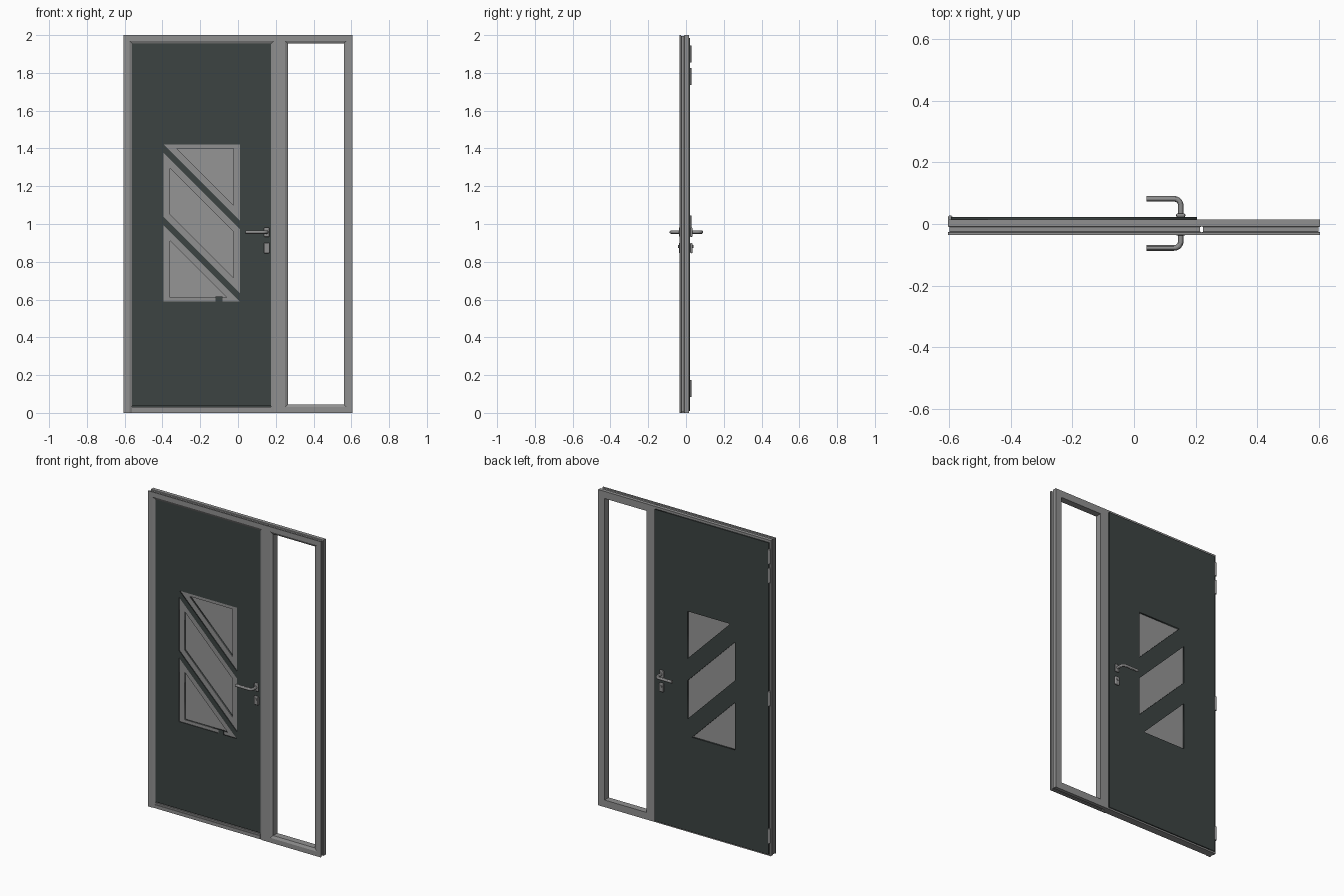
import bpy, bmesh, math
from mathutils import Vector

cube = bpy.data.objects.get("Cube")
if cube:
    bpy.data.objects.remove(cube, do_unlink=True)


def material(name, rgb):
    m = bpy.data.materials.new(name)
    m.use_nodes = True
    m.diffuse_color = (*rgb, 1)
    for n in m.node_tree.nodes:
        if n.type == "BSDF_PRINCIPLED":
            n.inputs["Base Color"].default_value = (*rgb, 1)
    return m


GREY = material("frame grey", (0.28, 0.28, 0.28))
DARK = material("anthracite", (0.045, 0.056, 0.054))
PANE = material("frosted pane grey", (0.30, 0.30, 0.30))
METAL = material("handle grey", (0.27, 0.27, 0.27))


def finish(bm, name, mat):
    bmesh.ops.recalc_face_normals(bm, faces=bm.faces)
    me = bpy.data.meshes.new(name)
    bm.to_mesh(me)
    bm.free()
    me.materials.append(mat)
    ob = bpy.data.objects.new(name, me)
    bpy.context.collection.objects.link(ob)
    return ob


def box(name, x, y, z, mat, bevel=0):
    bm = bmesh.new()
    bmesh.ops.create_cube(bm, size=1)
    for v in bm.verts:
        v.co = [(a + b) / 2 + c * (b - a) for (a, b), c in zip((x, y, z), v.co)]
    ob = finish(bm, name, mat)
    if bevel:
        mod = ob.modifiers.new("rounded", "BEVEL")
        mod.width, mod.segments = bevel, 3
    return ob


def sweep(name, profile, corners, closed, mat):
    """Mitred frame: each corner is (x, z, inward x, inward z)."""
    bm = bmesh.new()
    rings = [[bm.verts.new((x + d * dx, y, z + d * dz)) for d, y in profile]
             for x, z, dx, dz in corners]
    n = len(profile)
    pairs = list(zip(rings, rings[1:] + rings[:1]))
    for a, b in pairs if closed else pairs[:-1]:
        for i in range(n):
            j = (i + 1) % n
            bm.faces.new((a[i], a[j], b[j], b[i]))
    if not closed:
        bm.faces.new(rings[0])
        bm.faces.new(rings[-1])
    return finish(bm, name, mat)


def to_mesh(ob):
    bpy.ops.object.select_all(action="DESELECT")
    ob.select_set(True)
    bpy.context.view_layer.objects.active = ob
    bpy.ops.object.convert(target="MESH")


def sheet(name, x, y, z, holes, mat):
    """Upright sheet with cut-outs, between two depths."""
    cu = bpy.data.curves.new(name, "CURVE")
    cu.dimensions, cu.fill_mode = "2D", "BOTH"
    cu.extrude = (y[1] - y[0]) / 2
    outer = [(x[0], z[0]), (x[1], z[0]), (x[1], z[1]), (x[0], z[1])]
    for pts in [outer] + holes:
        sp = cu.splines.new("POLY")
        sp.points.add(len(pts) - 1)
        for p, (px, pz) in zip(sp.points, pts):
            p.co = (px, pz, 0, 1)
        sp.use_cyclic_u = True
    cu.materials.append(mat)
    ob = bpy.data.objects.new(name, cu)
    bpy.context.collection.objects.link(ob)
    ob.rotation_euler.x = math.pi / 2
    ob.location.y = sum(y) / 2
    to_mesh(ob)
    return ob


def openings(x0, x1, z0, z1, half):
    """Three window cut-outs separated by two falling diagonal bars."""
    upper, lower = 1.005, 0.622
    a, b, c, d = upper + half, upper - half, lower + half, lower - half
    return [[(x1, z1), (a - z1, z1), (x1, a - x1)],
            [(x0, b - x0), (x0, c - x0), (x1, c - x1), (x1, b - x1)],
            [(x0, z0), (d - z0, z0), (x0, d - x0)]]


def cylinder(name, centre, radius, depth, axis, mat):
    bm = bmesh.new()
    bmesh.ops.create_cone(bm, cap_ends=True, segments=24, radius1=radius,
                          radius2=radius, depth=depth)
    turn = Vector((0, 0, 1)).rotation_difference(Vector(axis)).to_matrix()
    for v in bm.verts:
        v.co = turn @ v.co + Vector(centre)
    ob = finish(bm, name, mat)
    smooth(ob)
    return ob


def smooth(ob):
    bpy.ops.object.select_all(action="DESELECT")
    ob.select_set(True)
    bpy.context.view_layer.objects.active = ob
    bpy.ops.object.shade_smooth_by_angle()


# Outer frames with grooved edge and sloped inner front lip
profile = [(0, -0.035), (0, -0.027), (0.005, -0.025), (0.005, -0.01), (0, -0.008),
           (0, 0.015), (0.045, 0.015), (0.045, -0.027), (0.03, -0.035)]
L, M, R, T = -0.605, 0.22, 0.605, 2.0
sweep("door_frame", profile,
      [(L, 0, 1, 0), (L, T, 1, -1), (M, T, -1, -1), (M, 0, -1, 0)], False, GREY)
sweep("sidelight_frame", profile,
      [(M, 0, 1, 1), (M, T, 1, -1), (R, T, -1, -1), (R, 0, -1, 1)], True, GREY)
box("threshold", (-0.56, 0.175), (-0.032, 0.015), (0, 0.022), GREY)
box("threshold_lip", (-0.56, 0.175), (-0.028, 0.01), (0.022, 0.032), GREY)

# Door leaf, layered from front to back
wide = openings(-0.395, 0.01, 0.59, 1.42, 0.0225)
narrow = openings(-0.36, -0.025, 0.61, 1.40, 0.07)
sheet("leaf_front_skin", (-0.56, 0.175), (-0.026, -0.021), (0.037, 1.955), wide, DARK)
sheet("glazing_bead", (-0.42, 0.04), (-0.021, -0.018), (0.56, 1.45), narrow, GREY)
sheet("leaf_core", (-0.56, 0.175), (-0.018, 0.015), (0.032, 1.955), narrow, DARK)
sheet("leaf_back_skin", (-0.595, 0.205), (0.015, 0.022), (0.01, 1.985), narrow, DARK)
box("window_pane", (-0.38, 0), (-0.011, 0.012), (0.59, 1.42), PANE)
box("bead_clip", (-0.12, -0.083), (-0.026, -0.02), (0.585, 0.616), DARK)

# Hinges along the back edge
for z in (0.13, 1.0, 1.78, 1.9):
    cylinder("hinge", (-0.597, 0.02, z), 0.008, 0.09, (0, 0, 1), GREY)

# Lever handles and key escutcheons on both sides
HX, HZ = 0.152, 0.957
for side, word, face in ((-1, "front", -0.026), (1, "back", 0.022)):
    reach, bend = 0.002 + side * 0.08, 0.022
    path = [(HX, face, HZ)]
    for i in range(9):
        t = i / 8 * math.pi / 2
        path.append((HX - bend * (1 - math.cos(t)),
                     reach - side * bend * (1 - math.sin(t)), HZ))
    path.append((0.04, reach, HZ))
    cu = bpy.data.curves.new(word + "_lever", "CURVE")
    cu.dimensions = "3D"
    cu.bevel_depth, cu.bevel_resolution, cu.use_fill_caps = 0.009, 4, True
    sp = cu.splines.new("POLY")
    sp.points.add(len(path) - 1)
    for p, co in zip(sp.points, path):
        p.co = (*co, 1)
    cu.materials.append(METAL)
    lever = bpy.data.objects.new(word + "_lever", cu)
    bpy.context.collection.objects.link(lever)
    to_mesh(lever)
    smooth(lever)
    depth = sorted((face, face + side * 0.012))
    box(word + "_rosette", (HX - 0.014, HX + 0.014), depth, (HZ - 0.025, HZ + 0.025),
        METAL, 0.005)
    box(word + "_escutcheon", (HX - 0.015, HX + 0.015), depth, (0.845, 0.9), METAL, 0.005)
    cylinder(word + "_lock_barrel", (HX, face + side * 0.007, 0.88), 0.008, 0.02,
             (0, 1, 0), METAL)
